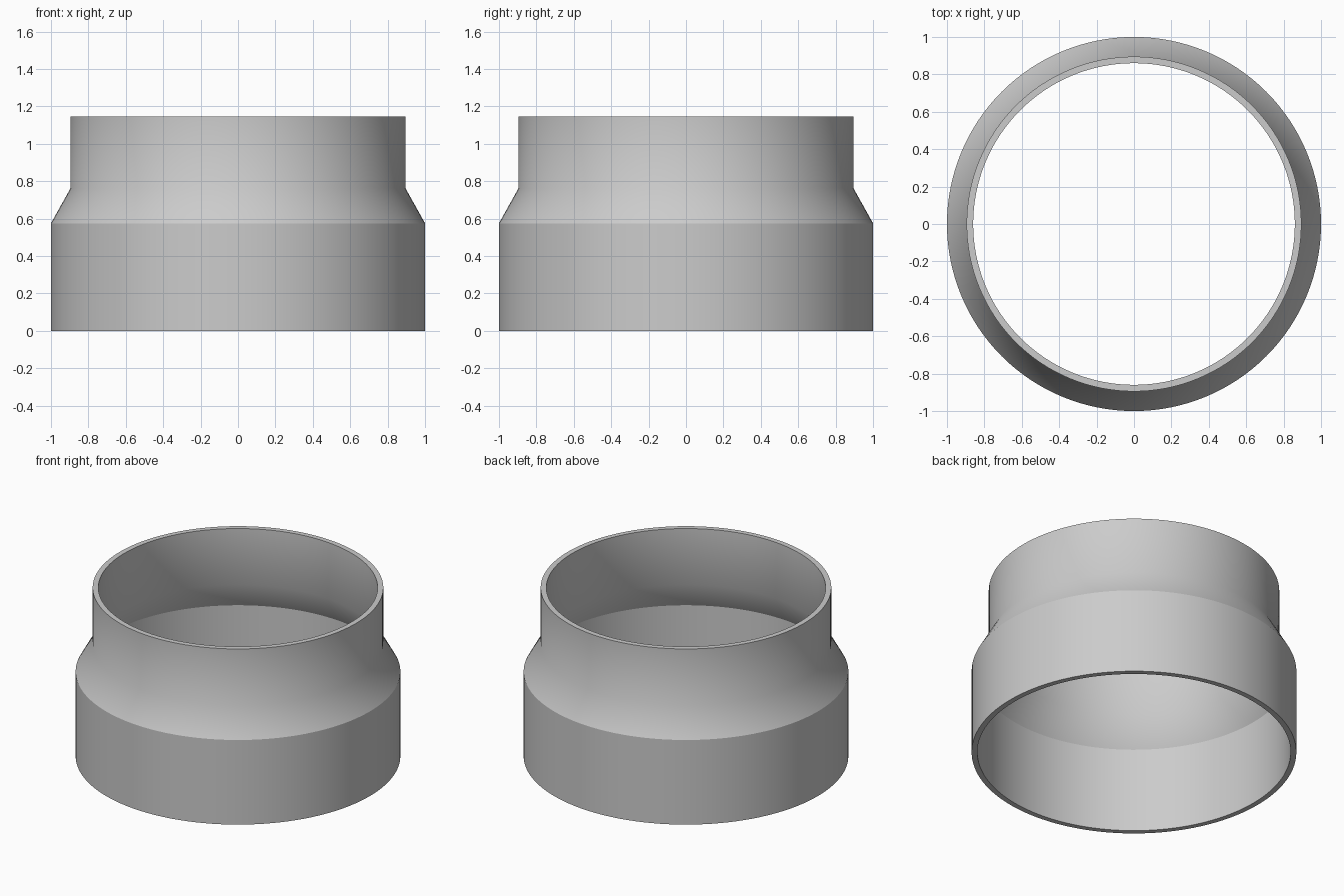
import bpy, bmesh, math

cube = bpy.data.objects.get("Cube")
if cube:
    bpy.data.objects.remove(cube, do_unlink=True)

SEGMENTS = 128
# Wall section as (radius, height): outside going up, then inside going down
PROFILE = [(1.0, 0.0), (1.0, 0.575), (0.895, 0.763), (0.895, 1.145),
           (0.86, 1.145), (0.86, 0.763), (0.965, 0.575), (0.965, 0.0)]
# The two neck rings blend smoothly; every other ring is a crisp edge
SMOOTH_RINGS = {2, 5}

grey = bpy.data.materials.new("light grey")
grey.use_nodes = True
colour = (0.6, 0.6, 0.6, 1.0)
grey.diffuse_color = colour
bsdf = next(n for n in grey.node_tree.nodes if n.type == 'BSDF_PRINCIPLED')
bsdf.inputs["Base Color"].default_value = colour

# Revolve the closed section into a hollow pipe reducer
bm = bmesh.new()
rings = []
for r, z in PROFILE:
    angles = [2 * math.pi * i / SEGMENTS for i in range(SEGMENTS)]
    rings.append([bm.verts.new((r * math.cos(a), r * math.sin(a), z)) for a in angles])

for k, low in enumerate(rings):
    high = rings[(k + 1) % len(rings)]
    for i in range(SEGMENTS):
        j = (i + 1) % SEGMENTS
        bm.faces.new((low[i], low[j], high[j], high[i])).smooth = True

# Mark the crisp rings
for k, ring in enumerate(rings):
    if k not in SMOOTH_RINGS:
        for i in range(SEGMENTS):
            bm.edges.get((ring[i], ring[(i + 1) % SEGMENTS])).smooth = False

bmesh.ops.recalc_face_normals(bm, faces=bm.faces)
mesh = bpy.data.meshes.new("pipe_reducer")
bm.to_mesh(mesh)
bm.free()
mesh.materials.append(grey)
reducer = bpy.data.objects.new("pipe_reducer", mesh)
bpy.context.collection.objects.link(reducer)
